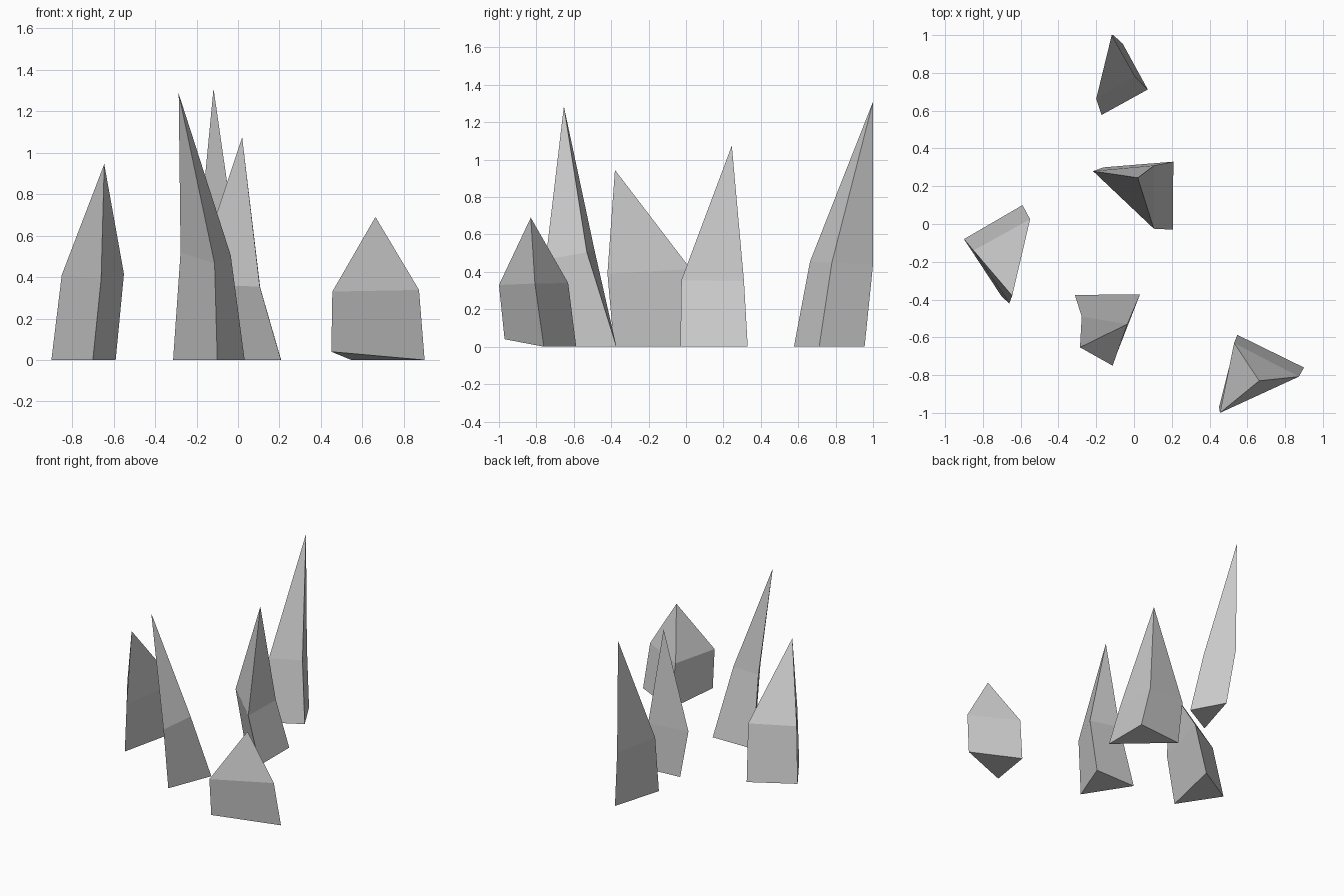
import bpy, bmesh


def crystal(name, base, shoulder, tip):
    """Three-sided shard: ground triangle, shoulder triangle, single tip."""
    mesh = bpy.data.meshes.new(name)
    bm = bmesh.new()
    low = [bm.verts.new(p) for p in base]
    mid = [bm.verts.new(p) for p in shoulder]
    top = bm.verts.new(tip)
    bm.faces.new(low[::-1])
    for i in range(3):
        j = (i + 1) % 3
        bm.faces.new((low[i], low[j], mid[j], mid[i]))
        bm.faces.new((mid[i], mid[j], top))
    bmesh.ops.recalc_face_normals(bm, faces=bm.faces[:])
    bm.to_mesh(mesh)
    bm.free()
    obj = bpy.data.objects.new(name, mesh)
    bpy.context.collection.objects.link(obj)


# left shard
crystal("left_crystal",
        [(-0.90, -0.08, 0), (-0.70, -0.385, 0), (-0.59, 0.10, 0)],
        [(-0.85, -0.14, 0.41), (-0.66, -0.42, 0.39), (-0.55, 0.025, 0.415)],
        (-0.645, -0.38, 0.945))

# middle shard
crystal("middle_crystal",
        [(0.208, 0.33, 0), (-0.16, 0.30, 0), (0.207, -0.03, 0)],
        [(0.107, 0.31, 0.35), (-0.217, 0.28, 0.36), (0.105, -0.025, 0.355)],
        (0.02, 0.245, 1.075))

# tall front shard
crystal("front_crystal",
        [(-0.313, -0.376, 0), (-0.10, -0.71, 0), (0.032, -0.372, 0)],
        [(-0.277, -0.49, 0.52), (-0.113, -0.75, 0.465), (-0.035, -0.53, 0.505)],
        (-0.286, -0.653, 1.285))

# tall back shard
crystal("back_crystal",
        [(-0.172, 0.577, 0), (0.073, 0.712, 0), (-0.06, 0.955, 0)],
        [(-0.20, 0.663, 0.455), (0.006, 0.78, 0.45), (-0.11, 1.0, 0.44)],
        (-0.118, 1.0, 1.31))

# short right shard, slightly tilted base
crystal("right_crystal",
        [(0.547, -0.587, 0), (0.45, -0.97, 0.04), (0.90, -0.76, 0)],
        [(0.53, -0.63, 0.34), (0.455, -1.0, 0.33), (0.873, -0.808, 0.338)],
        (0.663, -0.83, 0.69))
